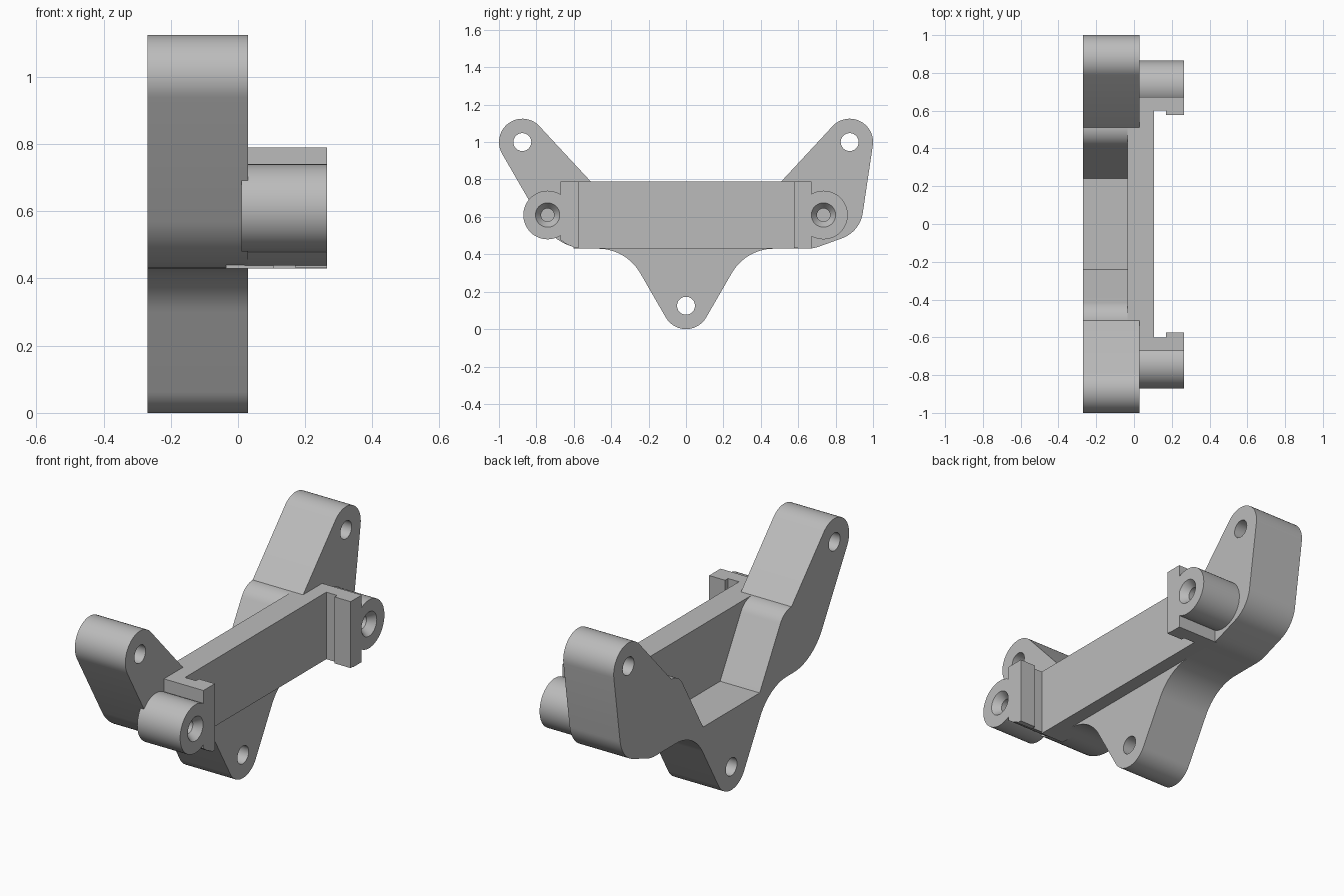
import bpy, bmesh
from math import sin, cos, tan, radians, pi
from mathutils import Vector, Matrix

cube = bpy.data.objects.get("Cube")
if cube:
    bpy.data.objects.remove(cube, do_unlink=True)

grey = bpy.data.materials.new("plain_grey")
grey.use_nodes = True
grey.diffuse_color = (0.5, 0.5, 0.5, 1)
grey.node_tree.nodes["Principled BSDF"].inputs["Base Color"].default_value = (0.5, 0.5, 0.5, 1)


def arc(cy, cz, r, a0, a1, n=20):
    """Sharp points along an arc, angles in degrees."""
    angles = [radians(a0 + (a1 - a0) * i / n) for i in range(n + 1)]
    return [(cy + r * cos(a), cz + r * sin(a), 0) for a in angles]


def rounded(points, n=12):
    """Replace each corner (u, v, radius) that has a radius by a fillet."""
    out = []
    for i, (u, v, r) in enumerate(points):
        p = Vector((u, v))
        if not r:
            out.append(p)
            continue
        a = (Vector(points[i - 1][:2]) - p).normalized()
        b = (Vector(points[(i + 1) % len(points)][:2]) - p).normalized()
        half = a.angle(b) / 2
        centre = p + (a + b).normalized() * (r / sin(half))
        start = p + a * (r / tan(half)) - centre
        end = p + b * (r / tan(half)) - centre
        out += [centre + (start * (1 - k / n) + end * (k / n)).normalized() * r
                for k in range(n + 1)]
    return out


def finish(name, mesh):
    bm = bmesh.new()
    bm.from_mesh(mesh)
    bmesh.ops.remove_doubles(bm, verts=bm.verts, dist=0.0002)
    bmesh.ops.recalc_face_normals(bm, faces=bm.faces)
    bm.to_mesh(mesh)
    bm.free()
    mesh.materials.clear()
    mesh.materials.append(grey)
    obj = bpy.data.objects.new(name, mesh)
    bpy.context.collection.objects.link(obj)
    bpy.ops.object.select_all(action="DESELECT")
    obj.select_set(True)
    bpy.context.view_layer.objects.active = obj
    bpy.ops.object.shade_smooth_by_angle(angle=radians(30))
    return obj


def plate(name, loops, x0, x1):
    """Extrude a (y, z) outline with optional hole loops from x0 to x1."""
    curve = bpy.data.curves.new(name, "CURVE")
    curve.dimensions = "2D"
    curve.fill_mode = "BOTH"
    curve.extrude = (x1 - x0) / 2
    for loop in loops:
        spline = curve.splines.new("POLY")
        spline.points.add(len(loop) - 1)
        for point, co in zip(spline.points, loop):
            point.co = (co[0], co[1], 0, 1)
        spline.use_cyclic_u = True
    temp = bpy.data.objects.new(name + "_outline", curve)
    bpy.context.collection.objects.link(temp)
    graph = bpy.context.evaluated_depsgraph_get()
    mesh = bpy.data.meshes.new_from_object(temp.evaluated_get(graph))
    bpy.data.objects.remove(temp, do_unlink=True)
    # outline axes (u, v, depth) become (y, z, x)
    turn = Matrix(((0, 0, 1, (x0 + x1) / 2), (1, 0, 0, 0), (0, 1, 0, 0), (0, 0, 0, 1)))
    mesh.transform(turn)
    return finish(name, mesh)


def boss(name, y, z):
    """Round post along x with a countersunk blind hole."""
    profile = [(.01, 0), (.01, .13), (.265, .13), (.265, .065),
               (.225, .035), (.1, .035), (.1, 0)]
    bm = bmesh.new()
    verts = [bm.verts.new((x, y, z + r)) for x, r in profile]
    edges = [bm.edges.new(pair) for pair in zip(verts, verts[1:])]
    bmesh.ops.spin(bm, geom=verts + edges, cent=(0, y, z), axis=(1, 0, 0),
                   angle=2 * pi, steps=48)
    mesh = bpy.data.meshes.new(name)
    bm.to_mesh(mesh)
    bm.free()
    return finish(name, mesh)


def box_outline(y0, y1, z0, z1):
    return [(y0, z0), (y1, z0), (y1, z1), (y0, z1)]


LOW, HIGH = 0.43, 0.79

# Three-armed mounting body with an open pocket in its upper back
outline = arc(0, .125, .125, 210, 330)
outline += [(.32, LOW, .26), (.68, LOW, .2), (.93, .52, .17)]
outline += arc(.875, 1, .125, -8.6, 133)
outline += [(.51, HIGH, 0), (.448, HIGH, .11), (.24, LOW, 0),
            (-.24, LOW, 0), (-.448, HIGH, .11), (-.51, HIGH, 0)]
outline += arc(-.875, 1, .125, 47, 210)
outline += [(-.69, LOW, .28), (-.32, LOW, .26)]
holes = [arc(y, z, .048, 0, 345, 23) for y, z in ((0, .125), (.875, 1), (-.875, 1))]
plate("mounting_body", [rounded(outline)] + holes, -.27, .03)

# Long cross bar closing the pocket
plate("cross_bar", [box_outline(-.602, .602, LOW, HIGH)], -.035, .105)

# Retaining hooks at the bar ends; the front one follows the body's rounded corner
front_hook = [(-.6, HIGH), (-.672, HIGH), (-.672, .478), (-.64, .455), (-.6, .438)]
plate("front_hook", [front_hook], .02, .265)
plate("back_hook", [box_outline(.6, .672, LOW, HIGH)], .02, .265)
for name, y0, y1 in (("front_hook_lip", -.602, -.575), ("back_hook_lip", .578, .602)):
    plate(name, [box_outline(y0, y1, LOW + .003, HIGH)], .17, .265)

# Screw posts beside the hooks
boss("front_screw_post", -.74, .61)
boss("back_screw_post", .735, .61)
